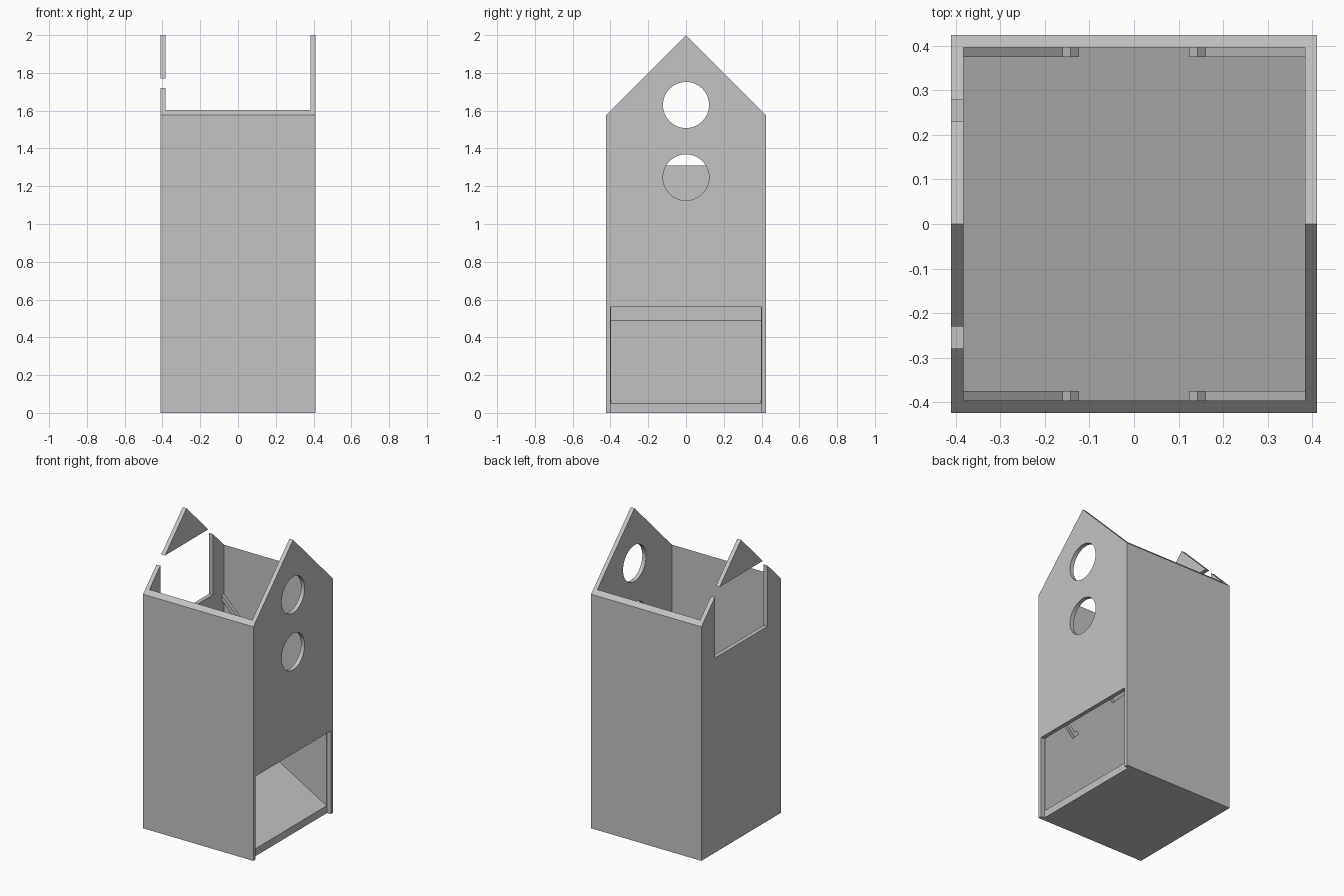
import bpy, bmesh, math
from mathutils import Vector

if "Cube" in bpy.data.objects:
    bpy.data.objects.remove(bpy.data.objects["Cube"], do_unlink=True)

HALF_X, HALF_Y, WALL = 0.411, 0.424, 0.028
IN_X, IN_Y = HALF_X - WALL, HALF_Y - WALL
APEX = 2.0
EAVE = APEX - HALF_Y

grey = bpy.data.materials.new("plain grey")
grey.use_nodes = True
grey.diffuse_color = (0.55, 0.55, 0.55, 1)
grey.node_tree.nodes["Principled BSDF"].inputs["Base Color"].default_value = (0.55, 0.55, 0.55, 1)


def prism(name, profile, axis, start, end):
    """Extrude a profile along x (points are y, z) or along y (points are x, z)."""
    def place(a, z, depth):
        return (depth, a, z) if axis == "x" else (a, depth, z)

    bm = bmesh.new()
    face = bm.faces.new([bm.verts.new(place(a, z, start)) for a, z in profile])
    grown = bmesh.ops.extrude_face_region(bm, geom=[face])["geom"]
    move = Vector(place(0, 0, end - start))
    bmesh.ops.translate(bm, vec=move, verts=[g for g in grown if isinstance(g, bmesh.types.BMVert)])
    bmesh.ops.recalc_face_normals(bm, faces=bm.faces)
    mesh = bpy.data.meshes.new(name)
    bm.to_mesh(mesh)
    bm.free()
    mesh.materials.append(grey)
    obj = bpy.data.objects.new(name, mesh)
    bpy.context.collection.objects.link(obj)
    return obj


def rect(a0, a1, z0, z1):
    return [(a0, z0), (a1, z0), (a1, z1), (a0, z1)]


def circle(z, radius, sides=64):
    steps = [2 * math.pi * i / sides for i in range(sides)]
    return [(radius * math.cos(t), z + radius * math.sin(t)) for t in steps]


def select_only(obj):
    bpy.ops.object.select_all(action="DESELECT")
    obj.select_set(True)
    bpy.context.view_layer.objects.active = obj


def cut(target, cutter):
    cutter.hide_render = True
    mod = target.modifiers.new("cut", "BOOLEAN")
    mod.operation = "DIFFERENCE"
    mod.solver = "EXACT"
    mod.object = cutter
    select_only(target)
    bpy.ops.object.modifier_apply(modifier=mod.name)
    bpy.data.objects.remove(cutter, do_unlink=True)


# Gabled housing
housing = prism("housing", [(-HALF_Y, 0), (HALF_Y, 0), (HALF_Y, EAVE), (0, APEX), (-HALF_Y, EAVE)],
                "x", -HALF_X, HALF_X)

# Open interior with a floor that slopes down to the lower opening
cut(housing, prism("interior_cutter",
                   [(-IN_X, 0.49), (IN_X + 0.0004, 0.05), (IN_X + 0.0004, 2.3), (-IN_X, 2.3)],
                   "y", -IN_Y, IN_Y))

# Lower opening, reaching down through the wall in front of the sill
cut(housing, prism("opening_cutter", rect(-0.4, 0.4, -0.1, 0.56), "x", IN_X, 0.6))

# Two round holes in the same gable
for height in (1.63, 1.247):
    cut(housing, prism("hole_cutter", circle(height, 0.122), "x", 0.3, 0.6))

# Window in the opposite gable, cutting into the roof slopes
cut(housing, prism("window_cutter", rect(-0.28, 0.28, 1.31, 1.77), "x", -0.6, -0.3))

select_only(housing)
bpy.ops.object.shade_smooth_by_angle(angle=math.radians(30))


# Hooked baffle rails on the inner walls, staggered in height
def rail_profile(side, z):
    t = 0.018
    end = 0.16
    run = IN_X + 0.005 - end
    points = [(end + run, z + run), (end, z), (end - t, z + t), (end - 2 * t, z),
              (end, z - 2 * t), (end + run, z + run - 2 * t)]
    return [(side * x, h) for x, h in points]


for side, label, z in ((-1, "right", 1.05), (1, "left", 0.68)):
    for wall, place in ((-1, "front"), (1, "back")):
        prism(f"{place}_{label}_rail", rail_profile(side, z), "y",
              wall * (IN_Y - 0.021), wall * (IN_Y + 0.004))
